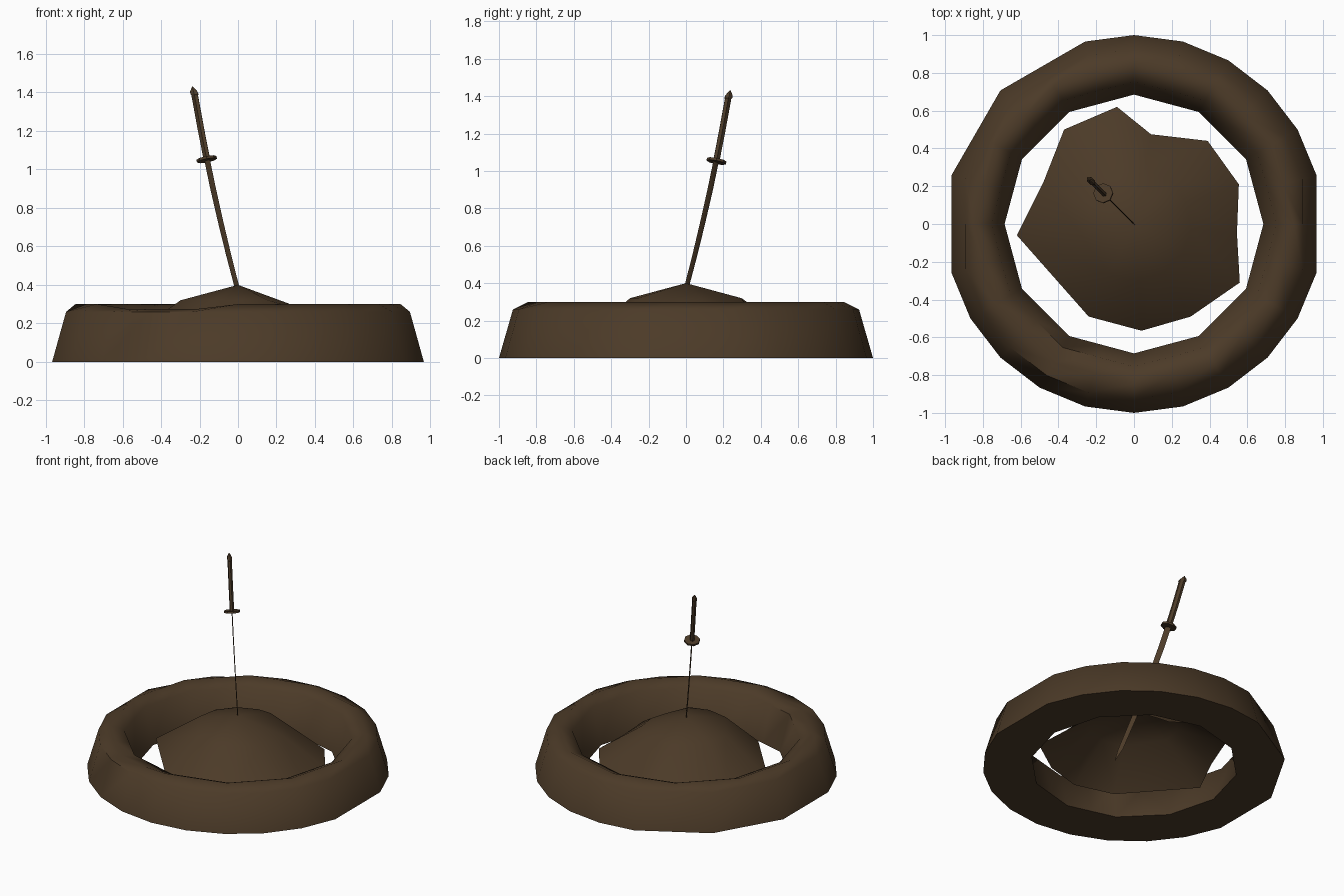
import bpy, bmesh, math
from mathutils import Vector

if "Cube" in bpy.data.objects:
    bpy.data.objects.remove(bpy.data.objects["Cube"])

brown = bpy.data.materials.new("dark_brown")
brown.diffuse_color = (0.072, 0.043, 0.021, 1)
brown.use_nodes = True
brown.node_tree.nodes["Principled BSDF"].inputs["Base Color"].default_value = brown.diffuse_color


def loft(name, rings, cap_start=False, cap_end=False, close=False, angle=50):
    """Bridge a list of equal-length point rings into one mesh object."""
    bm = bmesh.new()
    vs = [[bm.verts.new(p) for p in ring] for ring in rings]
    n = len(vs[0])
    pairs = list(zip(vs, vs[1:])) + ([(vs[-1], vs[0])] if close else [])
    for a, b in pairs:
        for i in range(n):
            j = (i + 1) % n
            bm.faces.new((a[i], a[j], b[j], b[i]))
    if cap_start:
        bm.faces.new(vs[0][::-1])
    if cap_end:
        bm.faces.new(vs[-1])
    bmesh.ops.remove_doubles(bm, verts=bm.verts, dist=0.0005)
    bmesh.ops.recalc_face_normals(bm, faces=bm.faces)
    return finish(name, bm, angle)


def finish(name, bm, angle):
    me = bpy.data.meshes.new(name)
    bm.to_mesh(me)
    bm.free()
    me.materials.append(brown)
    ob = bpy.data.objects.new(name, me)
    bpy.context.collection.objects.link(ob)
    bpy.ops.object.select_all(action='DESELECT')
    ob.select_set(True)
    bpy.context.view_layer.objects.active = ob
    bpy.ops.object.shade_smooth_by_angle(angle=math.radians(angle))
    return ob


# Ring: half-torus profile around irregular polygons with corners on 15 degree steps
def poly_radius(t, r, corners):
    """Radius at angle t on the polygon whose corners lie at the given angles."""
    c = sorted(corners) + [min(corners) + 360]
    for a, b in zip(c, c[1:]):
        for k in (t, t + 360):
            if a <= k <= b:
                return r * math.cos(math.radians((b - a) / 2)) / math.cos(math.radians(k - (a + b) / 2))


even = list(range(0, 360, 30))
outer = [15, 30, 45, 60, 75, 90, 105, 135, 165, 195, 210, 225, 240, 255, 270, 285, 300, 315, 330, 345]
profile = [(1.0, 0, outer), (0.925, 0.26, outer), (0.845, 0.3, even),
           (0.755, 0.26, even), (0.685, 0, even)]
rings = []
for r, z, corners in profile:
    ring = []
    for t in range(0, 360, 15):
        d = poly_radius(t, r, corners)
        a = math.radians(t)
        dip = 0.025 if r == 0.845 and t in (225, 240, 255) else 0
        ring.append((d * math.cos(a), d * math.sin(a), z - dip))
    rings.append(ring)
loft("earth_ring", rings, close=True, angle=60)

# Mound: open shell with a ragged rim
rim = [(-.09, .62), (-.37, .5), (-.48, .22), (-.62, -.06), (-.24, -.49), (.04, -.565),
       (.3, -.49), (.56, -.31), (.545, -.05), (.555, .21), (.39, .44), (.09, .475)]
middle = []
for x, y in rim:
    s = 0.3 / math.hypot(x, y)
    middle.append((x * s, y * s, 0.29 if x > 0.3 else 0.32))
loft("earth_mound", [[(x, y, 0.09) for x, y in rim], middle, [(0, 0, 0.4)] * len(rim)], angle=80)

# Sword: leans toward back left, blade edge-on to the lean direction
U = Vector((-1, 1, 0)).normalized()
N = Vector((1, 1, 0)).normalized()


def section(z, lean, width, thick, sides):
    c = U * lean + Vector((0, 0, z))
    return [c + U * (width / 2 * math.cos(math.tau * i / sides))
            + N * (thick / 2 * math.sin(math.tau * i / sides)) for i in range(sides)]


# Curved blade: height, lean, width
blade = [(.05, -.125, .004), (.13, -.09, .032), (.4, .012, .036), (.55, .067, .038),
         (.72, .125, .04), (.9, .183, .042), (1.05, .227, .042)]
loft("blade", [section(z, d, w, 0.006, 4) for z, d, w in blade], True, True, angle=30)

# Handle with a pointed pommel
grip = [(1.05, .228, .046, .03), (1.2, .27, .046, .03), (1.385, .318, .046, .03),
        (1.39, .32, .056, .036), (1.405, .325, .05, .034), (1.43, .334, .006, .006)]
loft("handle", [section(z, d, w, t, 6) for z, d, w, t in grip], True, True, angle=30)

# Round guard, square to the handle
bm = bmesh.new()
bmesh.ops.create_cone(bm, cap_ends=True, segments=8, radius1=0.053, radius2=0.053, depth=0.014)
guard = finish("guard", bm, 30)
guard.rotation_mode = 'QUATERNION'
guard.rotation_quaternion = (U * 0.28 + Vector((0, 0, 1))).to_track_quat('Z', 'Y')
guard.location = U * 0.23 + Vector((0, 0, 1.053))
